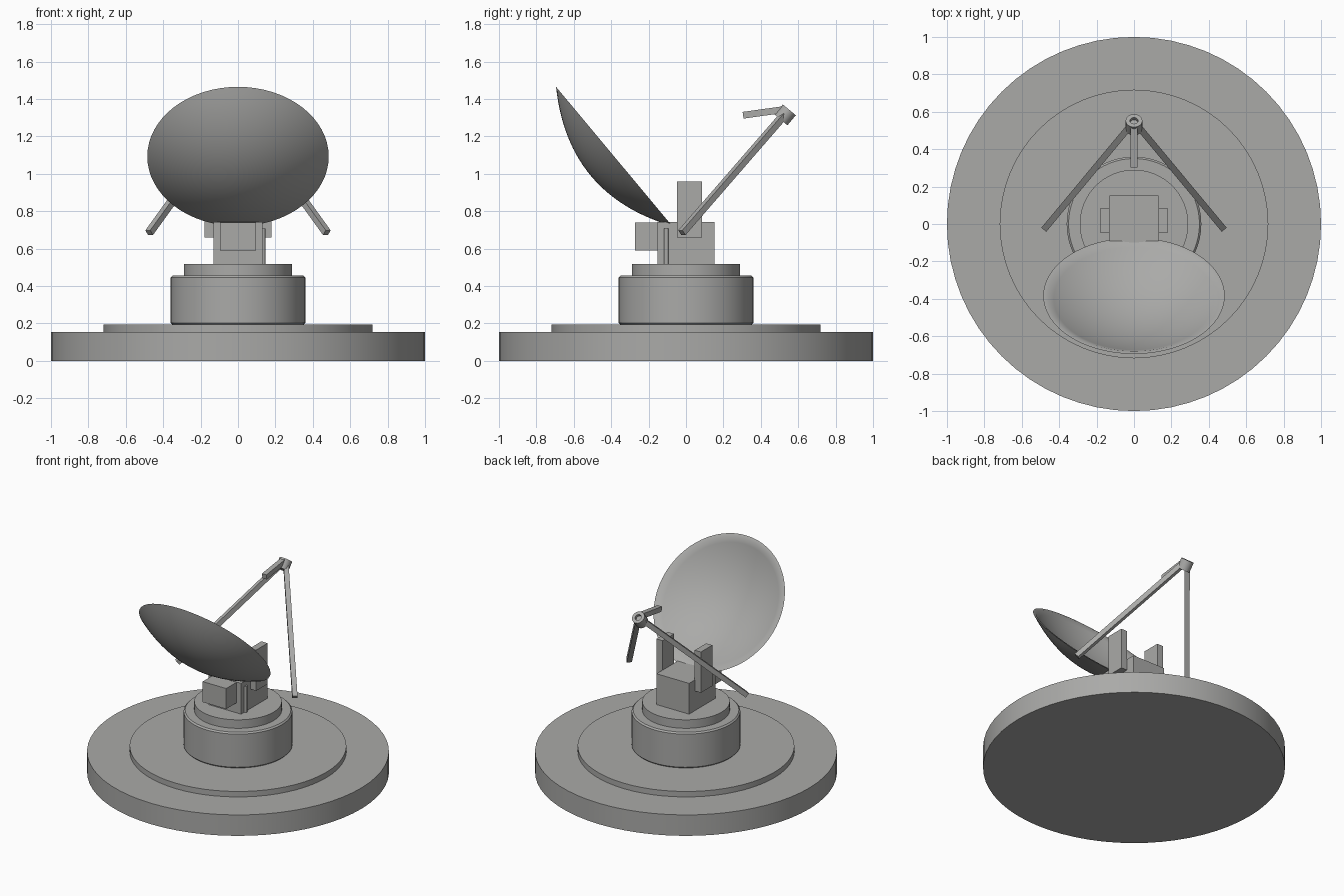
import bpy, math
from mathutils import Vector

if "Cube" in bpy.data.objects:
    bpy.data.objects.remove(bpy.data.objects["Cube"])

grey = bpy.data.materials.new("plain grey")
grey.diffuse_color = (0.4, 0.4, 0.39, 1)
grey.use_nodes = True
grey.node_tree.nodes["Principled BSDF"].inputs["Base Color"].default_value = grey.diffuse_color


def finish(name, ob, smooth=False):
    ob.name = name
    ob.data.materials.append(grey)
    if smooth:
        bpy.ops.object.select_all(action='DESELECT')
        ob.select_set(True)
        bpy.context.view_layer.objects.active = ob
        bpy.ops.object.shade_smooth_by_angle(angle=math.radians(35))
    return ob


def box(name, lo, hi):
    lo, hi = Vector(lo), Vector(hi)
    bpy.ops.mesh.primitive_cube_add(size=1, location=(lo + hi) / 2)
    ob = bpy.context.object
    ob.scale = hi - lo
    bpy.ops.object.transform_apply(location=False, rotation=False, scale=True)
    return finish(name, ob)


def bar(name, a, b, w):
    a, b = Vector(a), Vector(b)
    ob = box(name, (-w / 2, -w / 2, 0), (w / 2, w / 2, (b - a).length))
    ob.location = (a + b) / 2
    ob.rotation_euler = (b - a).to_track_quat('Z', 'X').to_euler()
    return ob


def lathe(name, profile, n, location=(0, 0, 0), tilt=0):
    """Revolve (radius, height) points around z, then tip the axis towards +y."""
    verts, rings, faces = [], [], []
    for r, z in profile:
        count = n if r > 1e-6 else 1
        rings.append(range(len(verts), len(verts) + count))
        verts += [(r * math.cos(2 * math.pi * i / n), r * math.sin(2 * math.pi * i / n), z)
                  for i in range(count)]
    for lo, hi in zip(rings, rings[1:]):
        for i in range(n):
            j = (i + 1) % n
            if len(lo) == 1:
                faces.append((lo[0], hi[j], hi[i]))
            elif len(hi) == 1:
                faces.append((lo[i], lo[j], hi[0]))
            else:
                faces.append((lo[i], lo[j], hi[j], hi[i]))
    mesh = bpy.data.meshes.new(name)
    mesh.from_pydata(verts, [], faces)
    ob = bpy.data.objects.new(name, mesh)
    bpy.context.collection.objects.link(ob)
    ob.location = location
    ob.rotation_euler = (-tilt, 0, 0)
    return finish(name, ob, True)


def disc(name, r, z0, z1, bevel=0.0):
    if bevel:
        pts = [(0, z0), (r - bevel, z0), (r, z0 + bevel),
               (r, z1 - bevel), (r - bevel, z1), (0, z1)]
    else:
        pts = [(0, z0), (r, z0), (r, z1), (0, z1)]
    return lathe(name, pts, 64)


# Stepped round base and turntable
disc("base_plate", 1.0, 0, 0.153)
disc("base_step", 0.718, 0.153, 0.193)
disc("turntable_drum", 0.36, 0.193, 0.455, 0.01)
disc("turntable_collar", 0.29, 0.455, 0.517)

# Mount with side plates, front housing and conduit
box("mount_block", (-0.132, -0.153, 0.517), (0.132, 0.153, 0.742))
for side, s in (("left", -1), ("right", 1)):
    x0, x1 = sorted((s * 0.13, s * 0.18))
    box(side + "_side_plate", (x0, -0.047, 0.66), (x1, 0.085, 0.958))
box("front_housing", (-0.095, -0.272, 0.59), (0.095, -0.152, 0.74))
lathe("conduit", [(0, 0), (0.012, 0), (0.012, 0.19), (0, 0.19)], 12, (0.134, -0.105, 0.517))

# Parabolic dish: outer shell, rim and inner bowl
R, r_in, steps = 0.485, 0.462, 14
outer = [(R * i / steps, -0.162 * (1 - (i / steps) ** 2)) for i in range(steps + 1)]
inner = [(r_in * i / steps, -0.14 * (1 - (i / steps) ** 2)) for i in range(steps, -1, -1)]
lathe("dish", outer + inner, 64, (0, -0.384, 1.0925), math.atan2(0.768, 0.641))

# Support arms, receiver head with a recess, and feed bar
for side, s in (("left", -1), ("right", 1)):
    bar(side + "_support_arm", (s * 0.475, -0.022, 0.685), (s * 0.02, 0.525, 1.315), 0.034)
lathe("receiver_head", [(0, -0.035), (0.045, -0.035), (0.045, 0.035), (0.022, 0.035),
                        (0.022, 0.015), (0, 0.015)], 16, (0, 0.53, 1.315), math.atan2(0.64, 0.77))
bar("feed_bar", (0, 0.305, 1.313), (0, 0.52, 1.343), 0.036)
